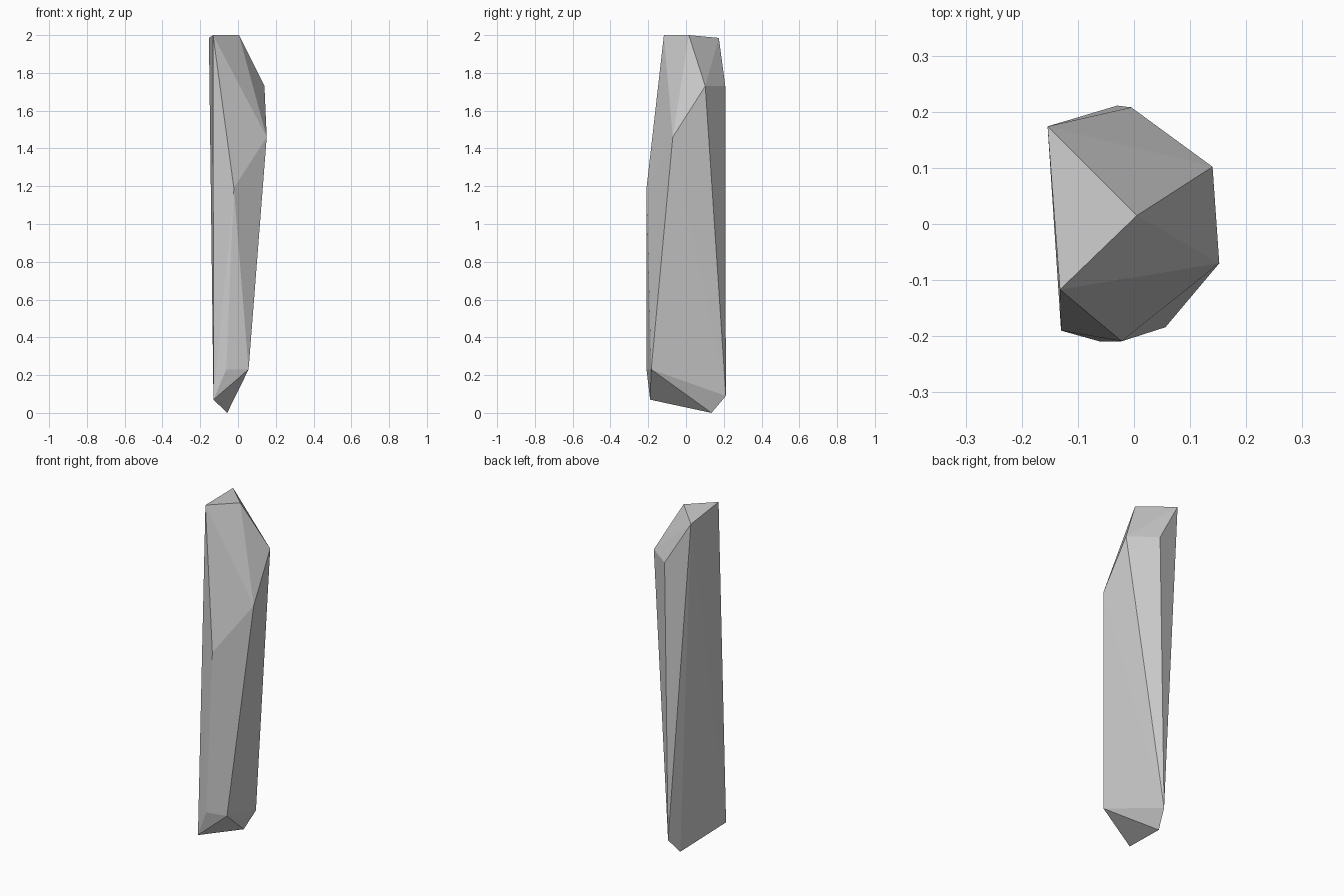
import bpy, bmesh

if "Cube" in bpy.data.objects:
    bpy.data.objects.remove(bpy.data.objects["Cube"])

# Faceted crystal shard: convex hull of its corner points
corners = [
    # slanted tip
    (-0.132, -0.117, 2.0), (0.005, 0.015, 2.0), (-0.154, 0.174, 1.985),
    # shoulder
    (0.14, 0.102, 1.73), (-0.005, 0.208, 1.73), (0.152, -0.07, 1.46), (-0.022, -0.209, 1.19),
    # chipped foot
    (0.056, -0.184, 0.23), (-0.062, -0.209, 0.23), (-0.13, -0.19, 0.07),
    (-0.03, 0.211, 0.09), (-0.057, 0.135, 0.0),
]

bm = bmesh.new()
for c in corners:
    bm.verts.new(c)
bmesh.ops.convex_hull(bm, input=bm.verts[:])
bmesh.ops.recalc_face_normals(bm, faces=bm.faces[:])

mesh = bpy.data.meshes.new("crystal_shard")
bm.to_mesh(mesh)
bm.free()
shard = bpy.data.objects.new("crystal_shard", mesh)
bpy.context.collection.objects.link(shard)
